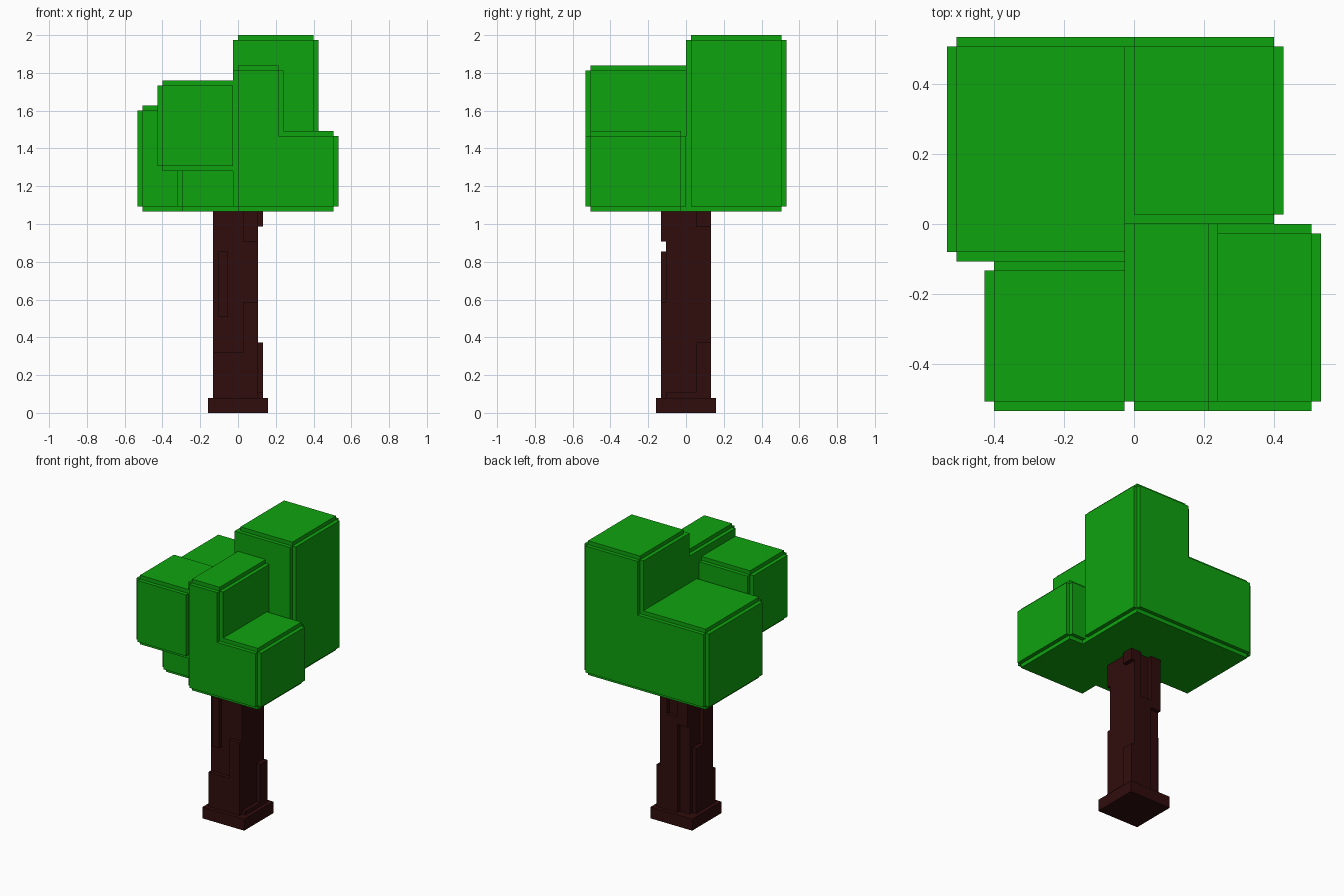
import bpy, bmesh

if "Cube" in bpy.data.objects:
    bpy.data.objects.remove(bpy.data.objects["Cube"])

V = 2 / 75  # size of one voxel


def material(name, color):
    m = bpy.data.materials.new(name)
    m.diffuse_color = color
    m.use_nodes = True
    m.node_tree.nodes["Principled BSDF"].inputs["Base Color"].default_value = m.diffuse_color
    return m


leaf = material("leaf_green", (0.0045, 0.366, 0.0045, 1))
bark = material("bark_brown", (0.03, 0.0037, 0.0037, 1))


def add_box(bm, lo, hi):
    """Add a box given by voxel corner coordinates."""
    verts = bmesh.ops.create_cube(bm, size=1)["verts"]
    for v in verts:
        for i in range(3):
            v.co[i] = ((lo[i] + hi[i]) / 2 + v.co[i] * (hi[i] - lo[i])) * V


def finish(name, bm, mat):
    me = bpy.data.meshes.new(name)
    bm.to_mesh(me)
    bm.free()
    me.materials.append(mat)
    bpy.context.collection.objects.link(bpy.data.objects.new(name, me))


def boxes(name, mat, items):
    bm = bmesh.new()
    for x0, x1, y0, y1, z0, z1 in items:
        add_box(bm, (x0, y0, z0), (x1, y1, z1))
    finish(name, bm, mat)


def foliage(name, x0, x1, y0, y1, z0, z1):
    """Block with every edge notched by one voxel: three crossing boxes."""
    bm = bmesh.new()
    for axis in range(3):
        lo = [c + (i != axis) for i, c in enumerate((x0, y0, z0))]
        hi = [c - (i != axis) for i, c in enumerate((x1, y1, z1))]
        add_box(bm, lo, hi)
    finish(name, bm, leaf)


# Foliage blocks
foliage("foliage_back_right", -1, 16, 0, 20, 40, 75)
foliage("foliage_back_left", -20, 4, -4, 20, 40, 61)
foliage("foliage_front_left", -16, 0, -20, -4, 48, 66)
foliage("foliage_under_left", -12, 3, -15, 0, 40, 52)
foliage("foliage_front_middle", -1, 9, -20, 1, 40, 69)
foliage("foliage_front_right", -1, 20, -20, 0, 40, 56)
# Square inner corner of the tall block
boxes("foliage_inner_corner", leaf, [(-1, 2, 0, 3, 41, 74)])
# Fills the underside seams between the blocks
boxes("foliage_underside", leaf, [(-10, 15, -3, 18, 40, 45), (-10, 15, -14, 0, 40, 45)])

# Trunk
boxes("trunk_base", bark, [(-6, 6, -6, 6, 0, 3)])
boxes("trunk_core", bark, [(-4, 4, -4, 4, 3, 41)])

# Raised bark strips
boxes("bark_front", bark, [
    (-5, 1, -5, -4, 3, 12), (1, 4, -5, -4, 3, 22),
    (-4, -2, -5, -4, 19, 32), (1, 4, -5, -4, 34, 41)])
boxes("bark_right", bark, [
    (4, 5, 2, 5, 3, 14), (4, 5, -4, 2, 3, 4), (4, 5, 2, 5, 37, 41)])
boxes("bark_back", bark, [
    (-1, 2, 4, 5, 3, 28), (2, 4, 4, 5, 3, 41), (-4, -1, 4, 5, 26, 41)])
boxes("bark_left", bark, [
    (-5, -4, -4, 0, 3, 41), (-5, -4, 0, 3, 3, 20)])
